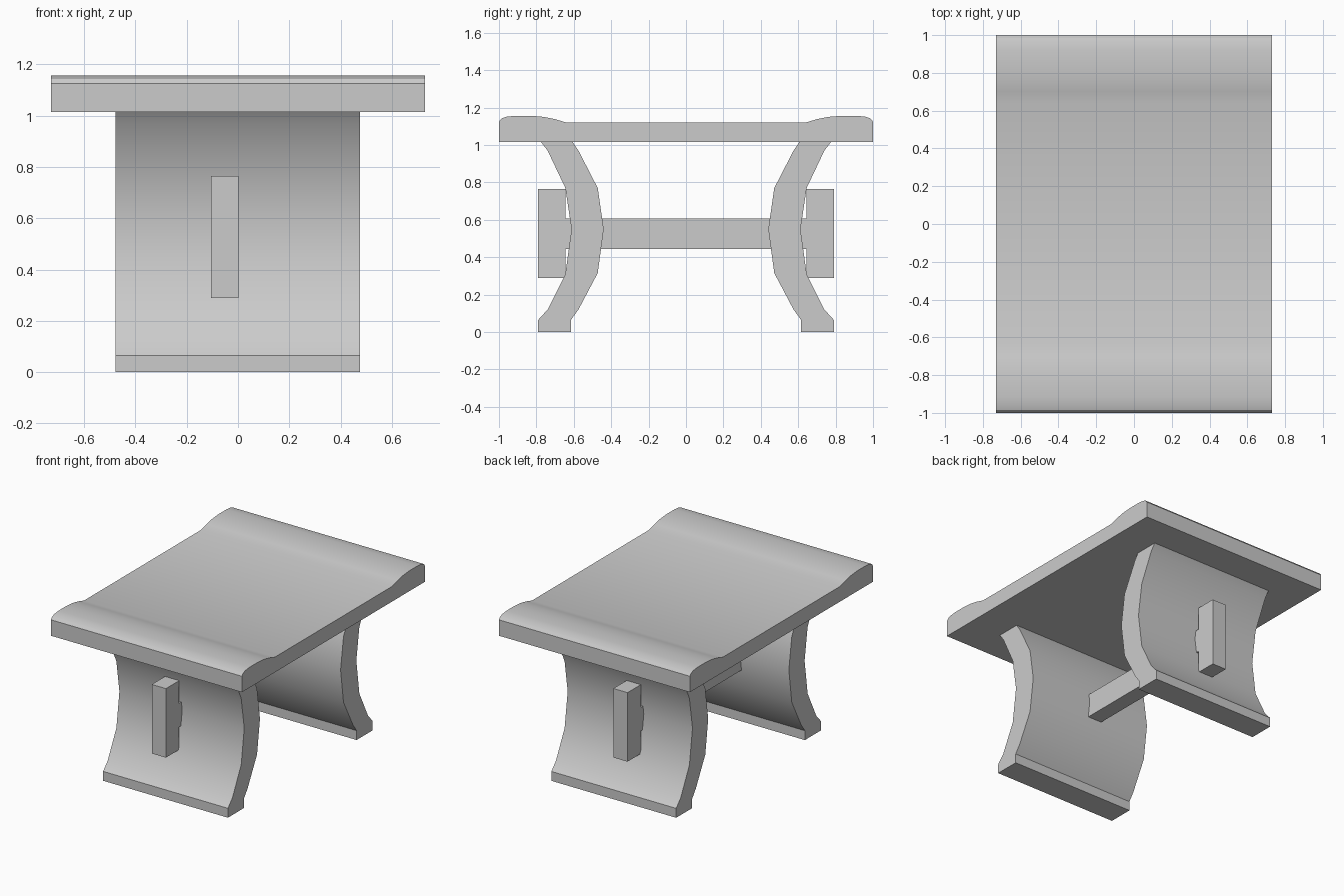
import bpy, bmesh, math

cube = bpy.data.objects.get("Cube")
if cube:
    bpy.data.objects.remove(cube, do_unlink=True)

gray = bpy.data.materials.new("plain gray")
gray.use_nodes = True
colour = (0.6, 0.6, 0.6, 1)
gray.diffuse_color = colour
gray.node_tree.nodes["Principled BSDF"].inputs["Base Color"].default_value = colour


def extrude_profile(name, profile, x0, x1):
    """Solid made from a (y, z) outline swept along x."""
    bm = bmesh.new()
    face = bm.faces.new([bm.verts.new((x0, y, z)) for y, z in profile])
    swept = bmesh.ops.extrude_face_region(bm, geom=[face])["geom"]
    verts = [v for v in swept if isinstance(v, bmesh.types.BMVert)]
    bmesh.ops.translate(bm, verts=verts, vec=(x1 - x0, 0, 0))
    bmesh.ops.recalc_face_normals(bm, faces=bm.faces)
    mesh = bpy.data.meshes.new(name)
    bm.to_mesh(mesh)
    bm.free()
    mesh.materials.append(gray)
    obj = bpy.data.objects.new(name, mesh)
    bpy.context.collection.objects.link(obj)
    bpy.ops.object.select_all(action="DESELECT")
    obj.select_set(True)
    bpy.context.view_layer.objects.active = obj
    bpy.ops.object.shade_smooth_by_angle(angle=math.radians(28))
    return obj


def box(y0, y1, z0, z1):
    return [(y0, z0), (y1, z0), (y1, z1), (y0, z1)]


# Top slab with a rounded raised lip at the front and back
UNDER = 1.015
lip = [(1, UNDER), (1, 1.125), (0.985, 1.143), (0.96, 1.151), (0.915, 1.156),
       (0.83, 1.156), (0.76, 1.15), (0.7, 1.138), (0.64, 1.12)]
top = lip + [(-y, z) for y, z in reversed(lip)]
extrude_profile("table_top", top, -0.73, 0.73)

# Curved slab legs with square feet, and the upright keys outside them
outer = [(0.79, 0), (0.79, 0.065), (0.74, 0.12), (0.645, 0.31),
         (0.612, 0.55), (0.645, 0.77), (0.74, 0.97), (0.775, UNDER)]
inner = [(0.615, 0), (0.615, 0.065), (0.575, 0.12), (0.472, 0.315),
         (0.44, 0.55), (0.472, 0.77), (0.575, 0.97), (0.605, UNDER)]
leg = outer + inner[::-1]
KEY_X = (-0.106, 0.002)
for side, s in (("front", -1), ("back", 1)):
    extrude_profile(side + "_leg", [(s * y, z) for y, z in leg], -0.478, 0.476)
    extrude_profile(side + "_key", box(s * 0.645, s * 0.79, 0.288, 0.765), *KEY_X)

# Stretcher beam running through both legs into the keys
extrude_profile("stretcher", box(-0.7, 0.7, 0.445, 0.608), *KEY_X)
